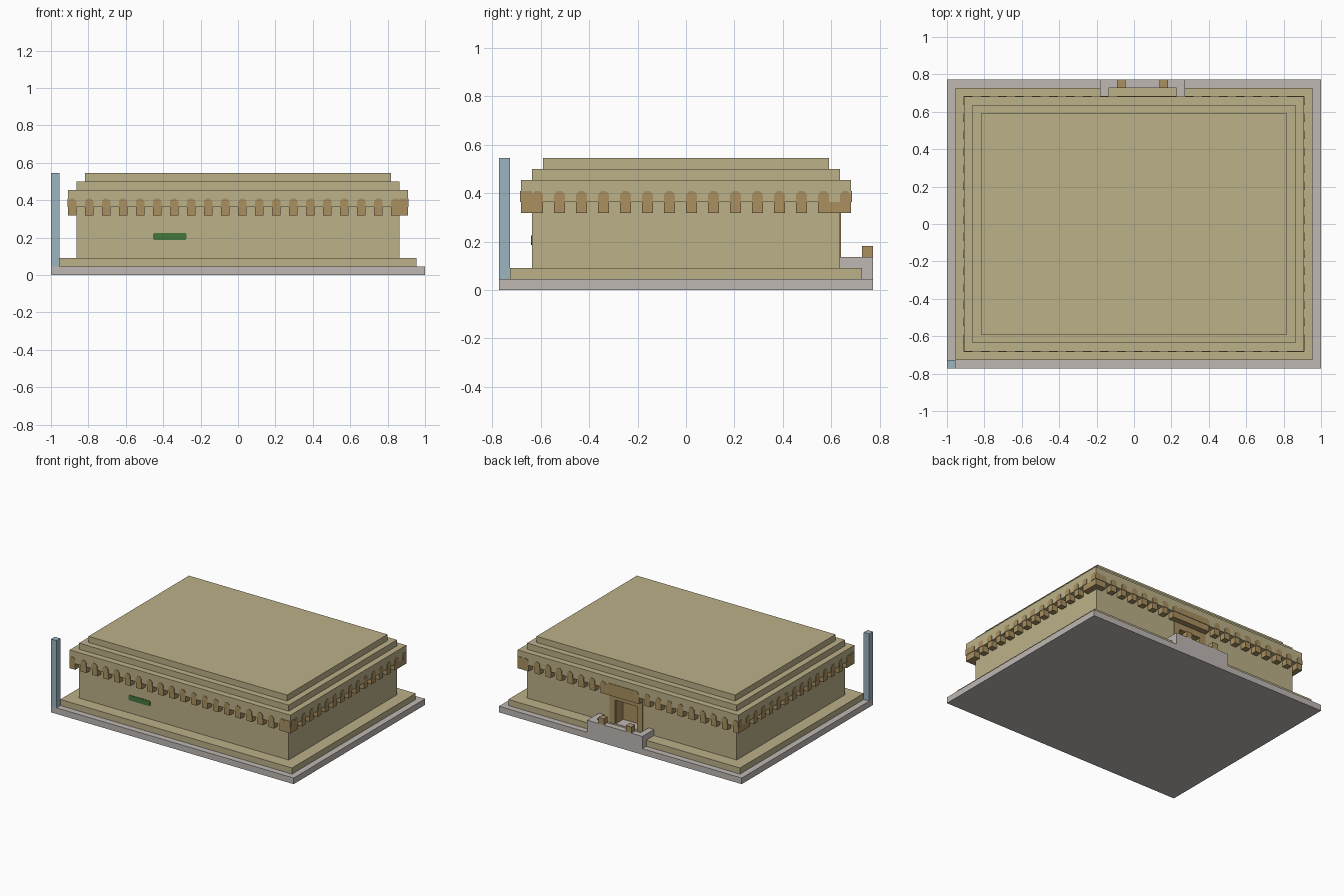
import bpy, bmesh, math
from mathutils import Matrix, Vector

if "Cube" in bpy.data.objects:
    bpy.data.objects.remove(bpy.data.objects["Cube"], do_unlink=True)

U = 1 / 22      # one building block
T = 0.08        # thickness of painted plates, in blocks


def material(name, r, g, b):
    m = bpy.data.materials.new(name)
    m.use_nodes = True
    m.diffuse_color = (r, g, b, 1)
    m.node_tree.nodes["Principled BSDF"].inputs["Base Color"].default_value = (r, g, b, 1)
    return m


SAND = material("sandstone", 0.50, 0.44, 0.25)
BROWN = material("brown_stone", 0.40, 0.28, 0.12)
GREY = material("grey_stone", 0.52, 0.48, 0.45)
BLUE = material("pale_blue", 0.33, 0.46, 0.53)
GREEN = material("leaf_green", 0.06, 0.18, 0.045)


def add_box(bm, x0, x1, y0, y1, z0, z1):
    size = Vector((x1 - x0, y1 - y0, z1 - z0))
    mid = Vector((x0 + x1, y0 + y1, z0 + z1)) / 2
    bmesh.ops.create_cube(bm, size=1, matrix=Matrix.LocRotScale(mid, None, size))


def add_plate(bm, side, depth, a0, a1, z0, z1, low, high):
    """Thin wall plate with cut corners; side 0..3 = front, +x, back, -x."""
    outline = [(a0 + low, z0), (a1 - low, z0), (a1, z0 + low), (a1, z1 - high),
               (a1 - high, z1), (a0 + high, z1), (a0, z1 - high), (a0, z0 + low)]
    outline = list(dict.fromkeys(outline))   # uncut corners need one point only
    turn = Matrix.Rotation(side * math.pi / 2, 3, 'Z')
    rings = [[bm.verts.new(turn @ Vector((a, -d, z))) for a, z in outline]
             for d in (depth, depth + T)]
    bm.faces.new(rings[0][::-1])
    bm.faces.new(rings[1])
    n = len(outline)
    for i in range(n):
        j = (i + 1) % n
        bm.faces.new((rings[0][i], rings[0][j], rings[1][j], rings[1][i]))


def finish(name, bm, mat):
    bmesh.ops.recalc_face_normals(bm, faces=bm.faces[:])
    bm.transform(Matrix.Scale(U, 4))
    mesh = bpy.data.meshes.new(name)
    bm.to_mesh(mesh)
    bm.free()
    mesh.materials.append(mat)
    ob = bpy.data.objects.new(name, mesh)
    bpy.context.collection.objects.link(ob)


def boxes(name, mat, *items):
    bm = bmesh.new()
    for item in items:
        add_box(bm, *item)
    finish(name, bm, mat)


def tier(name, mat, hx, hy, z0, z1):
    boxes(name, mat, (-hx, hx, -hy, hy, z0, z1))


# Stacked slabs
tier("ground_slab", GREY, 22, 17, 0, 1)
tier("plinth", SAND, 21, 16, 1, 2)
tier("cornice_band", SAND, 20, 15, 8, 10)
tier("lower_roof", SAND, 19, 14, 10, 11)
tier("upper_roof", SAND, 18, 13, 11, 12)

# Walls, with a gate opening at the back
boxes("walls", SAND, (-19, 19, -14, 12, 2, 8), (-19, -1, 12, 14, 2, 8),
      (3, 19, 12, 14, 2, 8), (-1, 3, 12, 14, 6, 8))

# Corbels and their rounded heads around all four sides
bm = bmesh.new()
heads = bmesh.new()
for x in range(-20, 20, 2):
    add_box(bm, x, x + 1, -15, -14, 7, 8)
    add_plate(heads, 0, 15, x, x + 1, 8, 9, 0, 0.3)
    if not -4 < x < 4:
        add_box(bm, x, x + 1, 14, 15, 7, 8)
        add_plate(heads, 2, 15, -x - 1, -x, 8, 9, 0, 0.3)
for s in (1, -1):
    x0, x1 = sorted((19 * s, 20 * s))
    for y in range(-14, 15, 2):
        add_box(bm, x0, x1, y, y + 1, 7, 8)
        add_plate(heads, 2 - s, 20, *sorted((y * s, (y + 1) * s)), 8, 9, 0, 0.3)
    # Solid corner corbels
    add_box(bm, x0, x1, -15, -14, 7, 8)
    add_box(bm, x0, x1, 13, 14, 7, 8)
    add_plate(heads, 2 - s, 20, *sorted((-15 * s, -14 * s)), 8, 9, 0, 0)
add_box(bm, 19, 20, 14, 15, 7, 8)
add_plate(heads, 0, 15, 19, 20, 8, 9, 0, 0)
add_plate(heads, 2, 15, -20, -19, 8, 9, 0, 0)
finish("corbels", bm, BROWN)
finish("corbel_heads", heads, BROWN)

# Gate frame, lining and lintel
boxes("gate_lining", BROWN, (-1, -1 + T, 12, 14, 2, 6), (3 - T, 3, 12, 14, 2, 6),
      (-1, 3, 12, 12 + T, 2, 6), (-1, 3, 12, 14, 6 - T, 6))
boxes("gate_lintel", BROWN, (-2, 4, 14, 15, 7, 8))
bm = bmesh.new()
add_plate(bm, 2, 15, -4, 2, 8, 9, 0, 0.4)
add_plate(bm, 2, 14, -4, 2, 6, 7, 0, 0)
for a in (-4, 1):
    add_plate(bm, 2, 14, a, a + 1, 2, 6, 0, 0)
finish("gate_frame", bm, BROWN)
boxes("gate_floor", GREY, (-1, 3, 12, 14, 2, 2 + T))

# Forecourt parapet with two posts
boxes("forecourt_parapet", GREY, (-4, 6, 16, 17, 1, 3),
      (-4, -3, 14, 16, 1, 3), (5, 6, 14, 16, 1, 3))
boxes("parapet_posts", BROWN, (-2, -1, 16, 17, 3, 4), (3, 4, 16, 17, 3, 4))

# Corner pole and green wall patch
boxes("corner_pole", BLUE, (-22, -21, -17, -16, 1, 12))
bm = bmesh.new()
add_plate(bm, 0, 14, -10, -6.05, 4.1, 4.95, 0.15, 0.15)
finish("green_patch", bm, GREEN)
